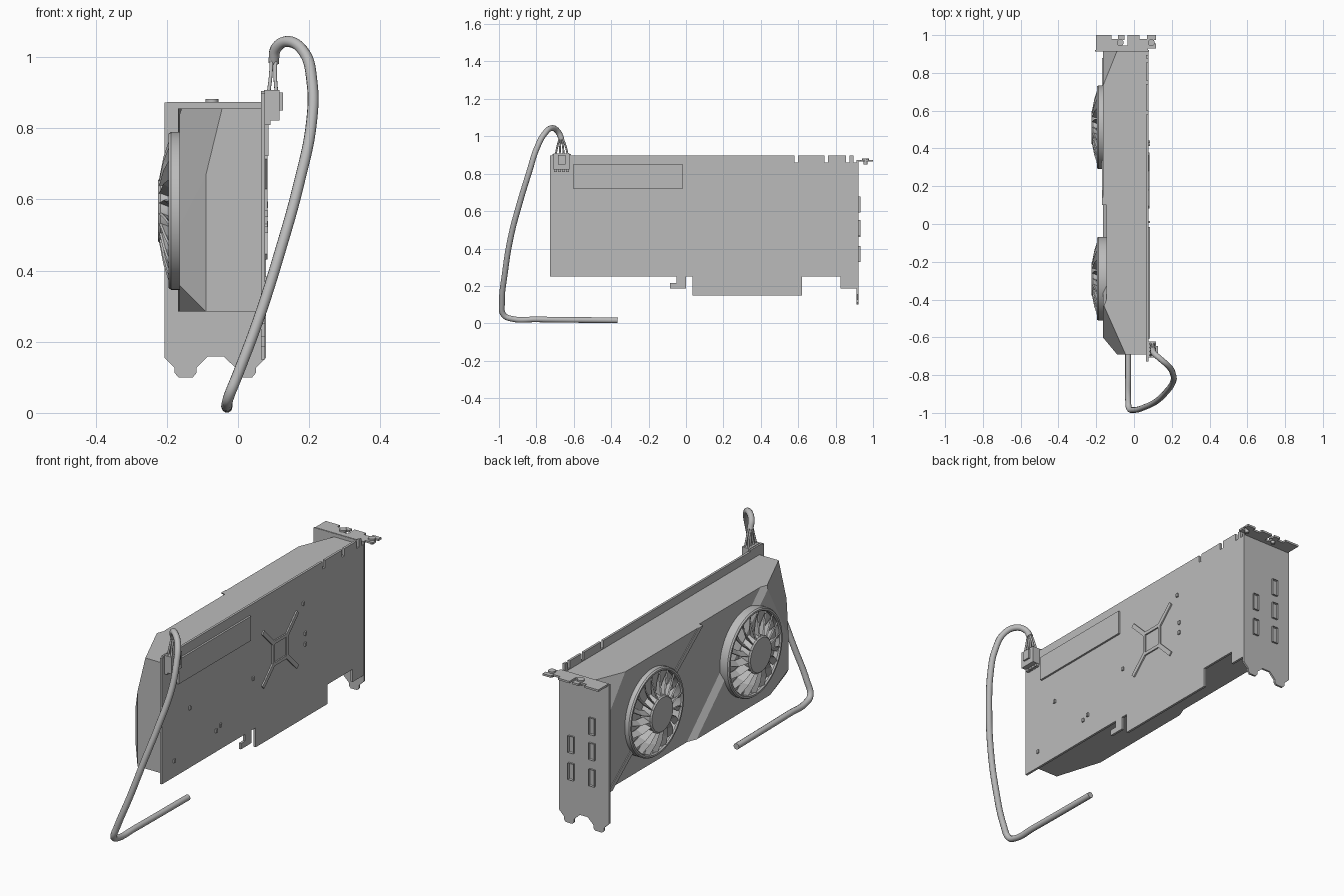
import bpy, bmesh, math
from mathutils import Vector, Matrix

if "Cube" in bpy.data.objects:
    bpy.data.objects.remove(bpy.data.objects["Cube"])

grey = bpy.data.materials.new("plain_grey")
grey.use_nodes = True
grey.diffuse_color = (0.5, 0.5, 0.5, 1)
grey.node_tree.nodes["Principled BSDF"].inputs["Base Color"].default_value = (0.5, 0.5, 0.5, 1)


def finish(name, bm, smooth=False):
    bmesh.ops.recalc_face_normals(bm, faces=bm.faces)
    mesh = bpy.data.meshes.new(name)
    bm.to_mesh(mesh)
    bm.free()
    mesh.materials.append(grey)
    ob = bpy.data.objects.new(name, mesh)
    bpy.context.collection.objects.link(ob)
    if smooth:
        bpy.ops.object.select_all(action='DESELECT')
        ob.select_set(True)
        bpy.context.view_layer.objects.active = ob
        bpy.ops.object.shade_smooth_by_angle(angle=math.radians(35))
    return ob


def add_box(bm, lo, hi):
    lo, hi = Vector(lo), Vector(hi)
    m = Matrix.Translation((lo + hi) / 2) @ Matrix.Diagonal((*(hi - lo), 1))
    return bmesh.ops.create_cube(bm, size=1, matrix=m)['verts']


def box(name, lo, hi):
    bm = bmesh.new()
    add_box(bm, lo, hi)
    return finish(name, bm)


def prism(name, pts, axis, a, b):
    """Extrude a 2D outline along an axis from a to b."""
    def place(p, d):
        q = list(p)
        q.insert(axis, d)
        return q
    bm = bmesh.new()
    face = bm.faces.new([bm.verts.new(place(p, a)) for p in pts])
    out = bmesh.ops.extrude_face_region(bm, geom=[face])['geom']
    for v in out:
        if isinstance(v, bmesh.types.BMVert):
            v.co[axis] = b
    return finish(name, bm)


def cut(bm, p, q, r, keep):
    """Slice along the plane through three points, keeping the side of one point."""
    p, q, r, keep = map(Vector, (p, q, r, keep))
    n = (q - p).cross(r - p).normalized()
    if n.dot(keep - p) > 0:
        n = -n
    geom = bm.verts[:] + bm.edges[:] + bm.faces[:]
    bmesh.ops.bisect_plane(bm, geom=geom, plane_co=p, plane_no=n, clear_outer=True)
    bmesh.ops.holes_fill(bm, edges=[e for e in bm.edges if e.is_boundary], sides=0)


# Shroud: one box with sliced corners, in a base layer and two raised panels
FACE, FLOOR, BACK = -0.165, -0.145, 0.066
LOW, HIGH, NEAR, FAR = 0.285, 0.855, -0.69, 0.915


def shroud_layer(name, x0, x1, stripe=None):
    bm = bmesh.new()
    add_box(bm, (x0, NEAR, LOW), (x1, FAR, HIGH))
    mid = (0, 0.1, 0.57)
    cut(bm, (FACE, -0.6, 0.5), (FACE, -0.6, 0.6), (-0.09, NEAR, 0.5), mid)
    cut(bm, (FACE, -0.42, HIGH), (-0.045, NEAR, HIGH), (-0.09, NEAR, 0.67), mid)
    cut(bm, (FACE, -0.6, 0.36), (-0.09, NEAR, LOW), (FACE, -0.45, LOW), mid)
    cut(bm, (FACE, 0.73, HIGH), (-0.09, FAR, HIGH), (FACE, FAR, 0.62), mid)
    if stripe:
        top, bottom, inner, side = stripe
        cut(bm, (FACE, top, HIGH), (FACE, bottom, LOW), (FLOOR, inner, HIGH), (FACE, side, 0.57))
    finish(name, bm)


shroud_layer("shroud_body", FLOOR, BACK)
shroud_layer("shroud_panel_rear", FACE, FLOOR, (0.14, 0.88, 0.1, 2))
shroud_layer("shroud_panel_front", FACE, FLOOR, (-0.45, 0.15, -0.4, -2))
prism("shroud_rib", [(0.14, HIGH), (0.1, HIGH), (0.84, LOW), (0.88, LOW)], 0, FLOOR, -0.169)

# Circuit board with connector tabs below and slots along the top
board = [(-0.728, 0.25), (-0.05, 0.25), (-0.05, 0.215), (-0.085, 0.215), (-0.085, 0.185),
         (0, 0.185), (0, 0.25), (0.035, 0.25), (0.035, 0.15), (0.62, 0.15), (0.62, 0.25),
         (0.825, 0.25), (0.825, 0.185), (0.917, 0.185), (0.917, 0.86)]
for y in (0.895, 0.855, 0.74, 0.58):
    if y < 0.89:
        board += [(y + 0.02, 0.898), (y + 0.02, 0.86)]
    board += [(y, 0.86), (y, 0.898)]
board.append((-0.728, 0.898))
prism("circuit_board", board, 0, 0.064, 0.076)
box("rear_panel", (0.074, -0.605, 0.722), (0.086, -0.015, 0.848))

# Cross-shaped brace around the processor
CY, CZ = 0.23, 0.58
bm = bmesh.new()
for k in range(4):
    turn = Matrix.Translation((0, CY, CZ)) @ Matrix.Rotation(k * math.pi / 2, 4, 'X')
    vs = add_box(bm, (0.074, -0.065, 0.048), (0.083, 0.065, 0.065))
    bmesh.ops.transform(bm, matrix=turn, verts=vs)
    vs = add_box(bm, (0.074, -0.011, 0.08), (0.083, 0.011, 0.2))
    bmesh.ops.transform(bm, matrix=turn @ Matrix.Rotation(math.pi / 4, 4, 'X'), verts=vs)
finish("processor_brace", bm)

# Small parts soldered to the back
bm = bmesh.new()
for y, z in [(-0.505, 0.56), (0.42, 0.745), (0.435, 0.585), (0.435, 0.53), (0.01, 0.515),
             (-0.255, 0.375), (-0.63, 0.335), (-0.29, 0.36)]:
    add_box(bm, (0.074, y - 0.006, z - 0.009), (0.084, y + 0.006, z + 0.009))
finish("solder_parts", bm)


# Fans: ring, hub and pitched blades
def lathe(name, profile, y, z, steps=64, closed=False):
    """Spin (radius, x) points around an axis along x."""
    bm = bmesh.new()
    vs = [bm.verts.new((x, r, 0)) for r, x in profile]
    pairs = list(zip(vs, vs[1:])) + ([(vs[-1], vs[0])] if closed else [])
    es = [bm.edges.new(p) for p in pairs]
    bmesh.ops.spin(bm, geom=vs + es, cent=(0, 0, 0), axis=(1, 0, 0),
                   angle=math.tau, steps=steps, use_merge=True)
    bmesh.ops.remove_doubles(bm, verts=bm.verts, dist=0.0001)
    bmesh.ops.translate(bm, verts=bm.verts, vec=(0, y, z))
    return finish(name, bm, True)


for label, fy in (("rear", 0.512), ("front", -0.29)):
    lathe(label + "_fan_ring", [(0.222, -0.14), (0.222, -0.188), (0.217, -0.195), (0.208, -0.195),
                                (0.203, -0.188), (0.203, -0.14)], fy, 0.568, closed=True)
    lathe(label + "_fan_hub", [(0.093, -0.14), (0.093, -0.218), (0.086, -0.225), (0, -0.225)],
          fy, 0.568, 48)
    bm = bmesh.new()
    for k in range(19):
        quads = []
        for r, front, sweep in ((0.088, -0.222, 0), (0.15, -0.21, 0.03), (0.206, -0.192, 0.1)):
            half = 0.007 + 0.04 * (r - 0.088)
            ring = [(front, -half), (front + 0.006, -half - 0.003),
                    (-0.174, half), (-0.18, half + 0.003)]
            quads.append([bm.verts.new((x, r * math.cos(sweep) - t * math.sin(sweep),
                                        r * math.sin(sweep) + t * math.cos(sweep)))
                          for x, t in ring])
        for a, b in zip(quads, quads[1:]):
            for i in range(4):
                j = (i + 1) % 4
                bm.faces.new((a[i], a[j], b[j], b[i]))
        bm.faces.new(quads[0])
        bm.faces.new(quads[-1])
        new = [v for q in quads for v in q]
        bmesh.ops.transform(bm, verts=new, matrix=Matrix.Translation((0, fy, 0.568))
                            @ Matrix.Rotation(k * math.tau / 19, 4, 'X'))
    finish(label + "_fan_blades", bm)

# Mounting bracket: plate with feet, folded top flange and screws
prism("bracket_plate", [(-0.207, 0.872), (-0.207, 0.155), (-0.178, 0.127), (-0.178, 0.112),
                        (-0.167, 0.1), (-0.127, 0.1), (-0.117, 0.112), (-0.117, 0.127),
                        (-0.085, 0.158), (-0.04, 0.158), (-0.007, 0.127), (-0.007, 0.112),
                        (0.003, 0.1), (0.04, 0.1), (0.05, 0.112), (0.05, 0.127),
                        (0.079, 0.155), (0.079, 0.872)], 1, 0.912, 0.922)
prism("bracket_flange", [(-0.2, 0.914), (0.075, 0.914), (0.075, 0.93), (0.117, 0.93),
                         (0.117, 0.955), (0.1, 0.955), (0.1, 0.975), (0.117, 0.975), (0.117, 1),
                         (0.07, 1), (0.07, 0.98), (0.03, 0.98), (0.03, 1), (-0.035, 1),
                         (-0.035, 0.945), (-0.06, 0.945), (-0.06, 0.975), (-0.05, 0.975),
                         (-0.05, 1), (-0.085, 1), (-0.085, 0.98), (-0.12, 0.98), (-0.12, 1),
                         (-0.2, 1)], 2, 0.864, 0.874)
for i, x in enumerate((-0.073, 0.092)):
    bm = bmesh.new()
    for radius, z0, z1 in ((0.018, 0.874, 0.882), (0.01, 0.85, 0.875)):
        bmesh.ops.create_cone(bm, cap_ends=True, segments=24, radius1=radius, radius2=radius,
                              depth=z1 - z0, matrix=Matrix.Translation((x, 0.96, (z0 + z1) / 2)))
    finish("bracket_screw_%d" % (i + 1), bm, True)

# Display sockets with sunken openings
bm = bmesh.new()
for x, z in [(0.006, 0.51), (0.006, 0.37), (-0.113, 0.635), (-0.113, 0.505), (-0.113, 0.37)]:
    vs = add_box(bm, (x - 0.016, 0.9, z - 0.043), (x + 0.016, 0.932, z + 0.043))
    outer = max({f for v in vs for f in v.link_faces}, key=lambda f: f.calc_center_median().y)
    bmesh.ops.inset_region(bm, faces=[outer], thickness=0.007)
    bmesh.ops.translate(bm, verts=outer.verts, vec=(0, -0.024, 0))
finish("display_sockets", bm)

# Power plug
bm = bmesh.new()
add_box(bm, (0.073, -0.708, 0.822), (0.117, -0.622, 0.908))
add_box(bm, (0.115, -0.685, 0.85), (0.126, -0.645, 0.9))
for i in range(4):
    y = -0.697 + i * 0.0215
    add_box(bm, (0.076, y - 0.008, 0.81), (0.092, y + 0.008, 0.823))
finish("power_plug", bm)
box("plug_socket", (0.064, -0.715, 0.81), (0.076, -0.615, 0.905))


# Cable and its thin wires
def tube(name, pts, radius):
    cu = bpy.data.curves.new(name, 'CURVE')
    cu.dimensions = '3D'
    cu.bevel_depth, cu.bevel_resolution, cu.resolution_u = radius, 3, 8
    cu.use_fill_caps = True
    sp = cu.splines.new('BEZIER')
    sp.bezier_points.add(len(pts) - 1)
    for bp, p in zip(sp.bezier_points, pts):
        bp.co = p
        bp.handle_left_type = bp.handle_right_type = 'AUTO'
    cu.materials.append(grey)
    ob = bpy.data.objects.new(name, cu)
    bpy.context.collection.objects.link(ob)


tube("power_cable", [(0.1, -0.665, 0.985), (0.107, -0.685, 1.025), (0.14, -0.715, 1.044),
                     (0.185, -0.755, 1.015), (0.208, -0.8, 0.93), (0.207, -0.835, 0.82),
                     (0.17, -0.89, 0.64), (0.12, -0.937, 0.46), (0.06, -0.968, 0.27),
                     (0, -0.984, 0.11), (-0.026, -0.975, 0.045), (-0.031, -0.93, 0.024),
                     (-0.031, -0.8, 0.021), (-0.031, -0.365, 0.016)], 0.0155)
for i in range(8):
    x, y = (0.086, 0.108)[i % 2], -0.697 + (i // 2) * 0.0215
    tube("plug_wire_%d" % (i + 1), [(x, y, 0.9), (x * 0.6 + 0.04, y * 0.7 - 0.2, 0.945),
                                    (0.1 + (x - 0.097) * 0.5, -0.668 + (y + 0.665) * 0.2, 0.995)], 0.005)
